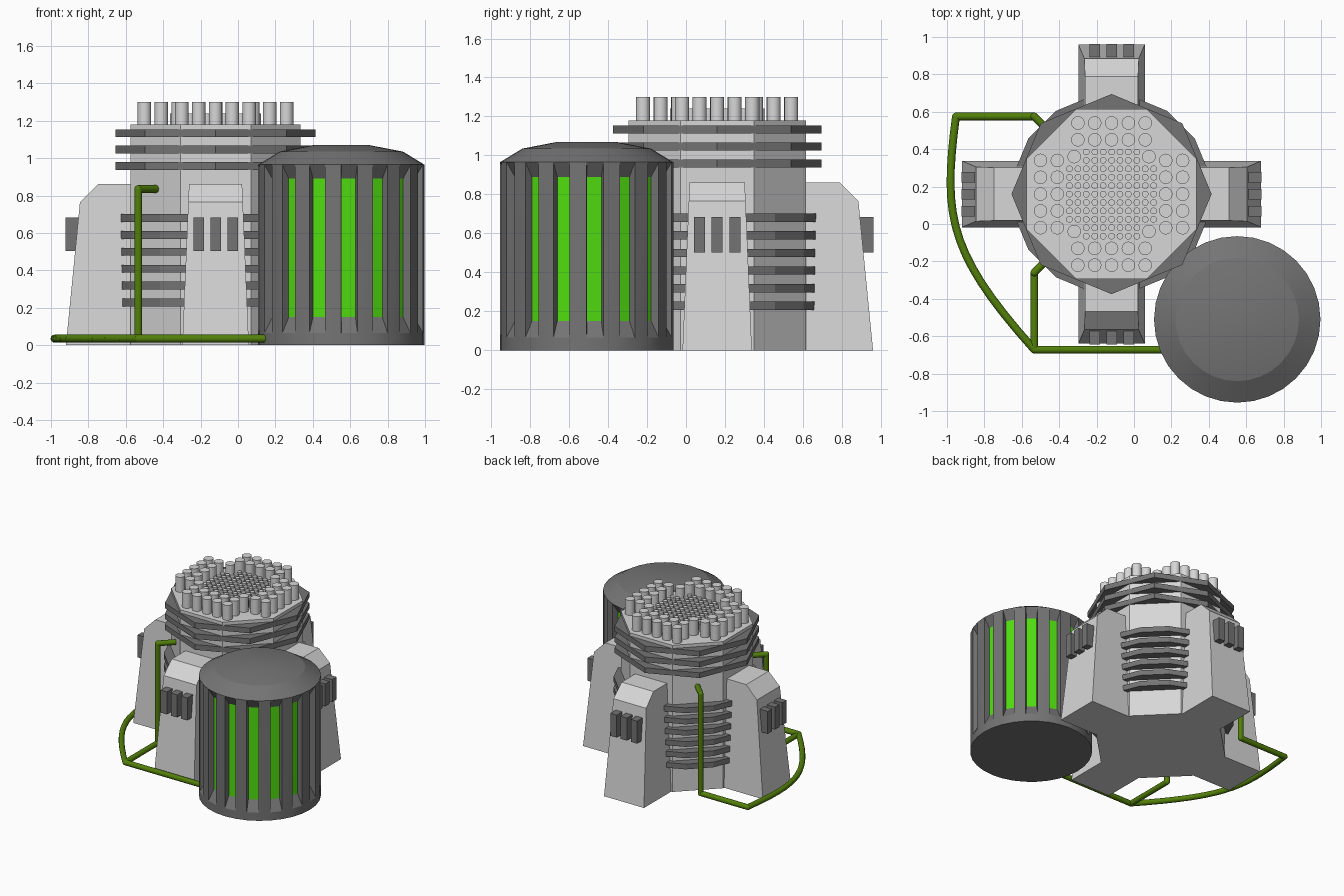
import bpy, bmesh, math
from mathutils import Vector, Matrix
from mathutils.geometry import interpolate_bezier

if "Cube" in bpy.data.objects:
    bpy.data.objects.remove(bpy.data.objects["Cube"])

TOWER = Vector((-0.12, 0.16, 0))
BARREL = Vector((0.552, -0.51, 0))


def material(name, rgb):
    m = bpy.data.materials.new(name)
    m.diffuse_color = (*rgb, 1)
    m.use_nodes = True
    m.node_tree.nodes["Principled BSDF"].inputs["Base Color"].default_value = m.diffuse_color
    return m


LIGHT = material("light_grey", (0.68, 0.68, 0.68))
DARK = material("dark_grey", (0.175, 0.175, 0.175))
GLOW = material("bright_green", (0.08, 0.72, 0.005))
PIPE = material("olive_green", (0.085, 0.215, 0.003))


def finish(bm, name, mats, loc=(0, 0, 0), turn=0, smooth=None):
    bmesh.ops.recalc_face_normals(bm, faces=bm.faces)
    me = bpy.data.meshes.new(name)
    bm.to_mesh(me)
    bm.free()
    for m in mats:
        me.materials.append(m)
    if smooth:
        me.shade_smooth()
        me.set_sharp_from_angle(angle=math.radians(smooth))
    ob = bpy.data.objects.new(name, me)
    ob.location = loc
    ob.rotation_euler.z = turn
    bpy.context.collection.objects.link(ob)
    return ob


def lathe(bm, profile, n, rot=0, at=(0, 0)):
    """Capped n-sided solid from (radius, z) points; returns face rows."""
    rings = [[bm.verts.new((at[0] + r * math.cos(rot + math.tau * i / n),
                            at[1] + r * math.sin(rot + math.tau * i / n), z))
              for i in range(n)] for r, z in profile]
    rows = [[bm.faces.new((a[i], a[(i + 1) % n], b[(i + 1) % n], b[i]))
             for i in range(n)] for a, b in zip(rings, rings[1:])]
    bm.faces.new(rings[0][::-1])
    bm.faces.new(rings[-1])
    return rows


def box(bm, lo, hi):
    c = [(a + b) / 2 for a, b in zip(lo, hi)]
    s = [b - a for a, b in zip(lo, hi)]
    bmesh.ops.create_cube(bm, size=1, matrix=Matrix.Translation(c) @ Matrix.Diagonal((*s, 1)))


# Octagonal tower core
bm = bmesh.new()
lathe(bm, [(0.4925, 0), (0.4925, 1.18)], 8, math.pi / 8)
finish(bm, "tower_core", [LIGHT], TOWER)

# Upper octagonal rings and lower cooling fins
for i in range(3):
    bm = bmesh.new()
    z = 0.938 + 0.087 * i
    lathe(bm, [(0.535, z), (0.535, z + 0.042)], 8)
    finish(bm, f"upper_ring_{i}", [DARK], TOWER)
for i in range(6):
    bm = bmesh.new()
    z = 0.207 + 0.0905 * i
    lathe(bm, [(0.535, z), (0.535, z + 0.042)], 16, math.pi / 16)
    finish(bm, f"cooling_fin_{i}", [DARK], TOWER)

# Four buttress legs with three vent blocks each
for k, side in enumerate(("right", "back", "left", "front")):
    bm = bmesh.new()
    prof = [(0.3, 0), (0.8, 0), (0.725, 0.765), (0.628, 0.862), (0.3, 0.862)]
    a, b = [[bm.verts.new((d, s * (0.178 - 0.042 * z), z)) for d, z in prof] for s in (-1, 1)]
    bm.faces.new(a)
    bm.faces.new(b[::-1])
    for i in range(5):
        j = (i + 1) % 5
        bm.faces.new((a[i], a[j], b[j], b[i]))
    finish(bm, f"{side}_leg", [LIGHT], TOWER, k * math.pi / 2)
    bm = bmesh.new()
    for c in (-0.091, 0, 0.091):
        box(bm, (0.70, c - 0.028, 0.503), (0.803, c + 0.028, 0.684))
    finish(bm, f"{side}_leg_vents", [DARK], TOWER, k * math.pi / 2)

# Tall rods around the edge of the roof
bm = bmesh.new()
spots = [(sx * 0.2, sy * 0.2) for sx in (-1, 1) for sy in (-1, 1)]
for row in (-0.38, -0.29, 0.29, 0.38):
    for i in range(-2, 3):
        spots += [(row, i * 0.09), (i * 0.09, row)]
for p in spots:
    lathe(bm, [(0.036, 1.17), (0.036, 1.3)], 16, 0, p)
finish(bm, "tall_roof_rods", [LIGHT], TOWER, 0, 40)

# Short thin rods in the middle
bm = bmesh.new()
for i in range(-5, 6):
    for j in range(-5, 6):
        if not (abs(i) > 3 and abs(j) > 3):
            lathe(bm, [(0.018, 1.17), (0.018, 1.24)], 10, 0, (i * 0.045, j * 0.045))
finish(bm, "short_roof_rods", [LIGHT], TOWER, 0, 40)

# Storage barrel: every other side panel is pushed in to a glowing window
bm = bmesh.new()
rows = lathe(bm, [(0.445, 0), (0.445, 0.065), (0.445, 0.965), (0.33, 1.035), (0.148, 1.07)], 32)
bm.normal_update()
slots = bmesh.ops.extrude_discrete_faces(bm, faces=rows[1][::2])["faces"]
for f in slots:
    f.material_index = 1
    c = f.calc_center_median()
    out = Vector((c.x, c.y, 0)).normalized()
    for v in f.verts:
        z = 0.15 if v.co.z < 0.5 else 0.89
        v.co = c + (v.co - c) * 0.84 - out * 0.045
        v.co.z = z
finish(bm, "storage_barrel", [DARK, GLOW], BARREL, 0, 20)


# Pipes: straight tubes with ball joints
def pipe(name, pts, r=0.021):
    bm = bmesh.new()
    pts = [Vector(p) for p in pts]
    for a, b in zip(pts, pts[1:]):
        d = b - a
        m = Matrix.Translation((a + b) / 2) @ d.to_track_quat('Z', 'Y').to_matrix().to_4x4()
        bmesh.ops.create_cone(bm, cap_ends=True, segments=12, radius1=r, radius2=r,
                              depth=d.length, matrix=m)
    for p in pts:
        bmesh.ops.create_uvsphere(bm, u_segments=12, v_segments=8, radius=r,
                                  matrix=Matrix.Translation(p))
    finish(bm, name, [PIPE], (0, 0, 0), 0, 40)


G, T = 0.035, 0.835   # ground and top heights of the pipes
pipe("barrel_pipe", [(0.25, -0.672, G), (-0.533, -0.672, G)])
pipe("front_riser_pipe", [(-0.533, -0.672, G), (-0.533, -0.26, G),
                          (-0.533, -0.26, T), (-0.42, -0.147, T)])
bend = interpolate_bezier((-0.533, -0.672, G), (-1.0, -0.15, G),
                          (-1.02, 0.05, G), (-0.952, 0.575, G), 16)
pipe("back_riser_pipe", [*bend, (-0.533, 0.575, G), (-0.533, 0.575, T), (-0.42, 0.462, T)])
